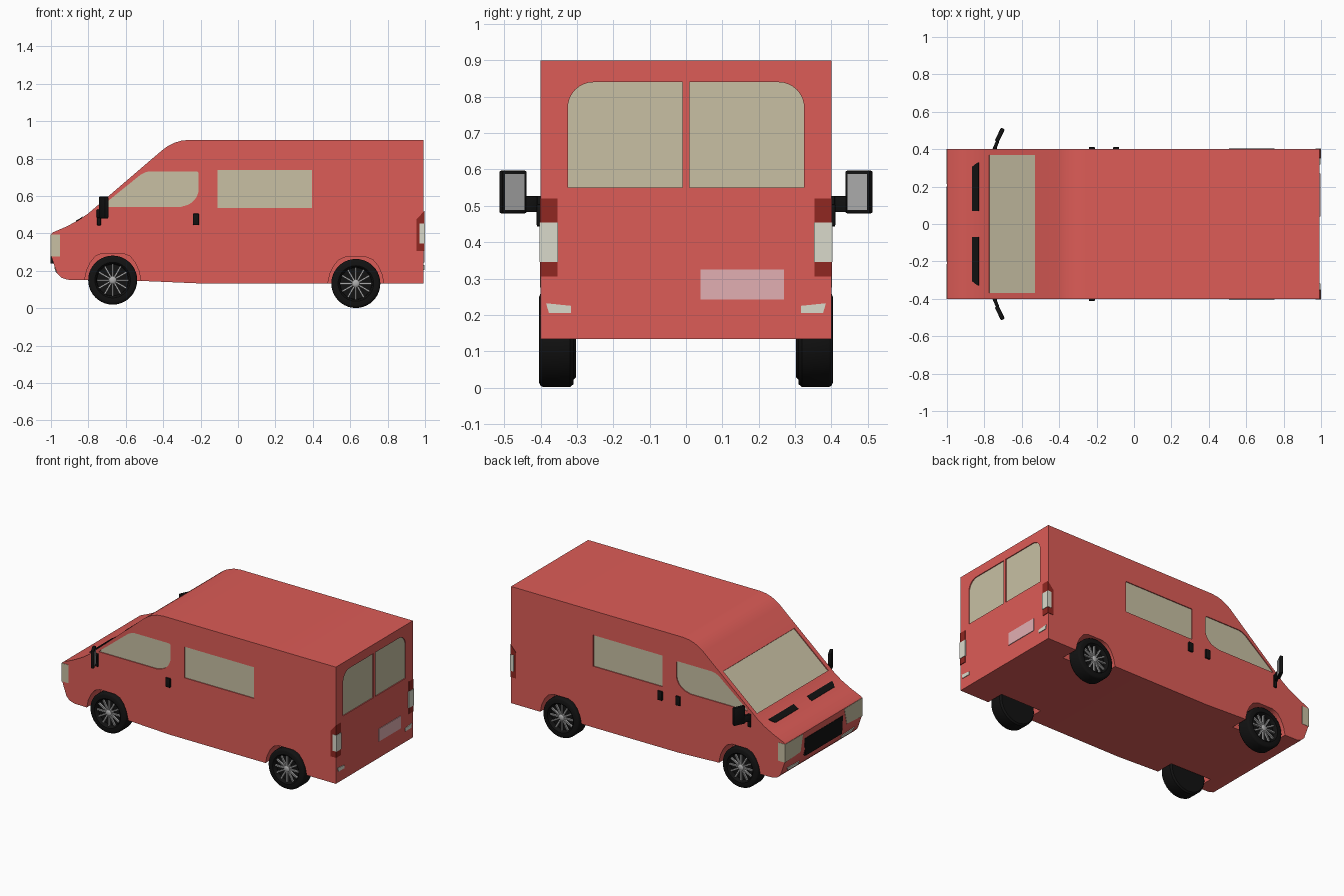
import bpy, bmesh
from math import sin, cos, pi, radians, hypot
from mathutils import Matrix, Vector

if "Cube" in bpy.data.objects:
    bpy.data.objects.remove(bpy.data.objects["Cube"])


def mat(name, r, g, b):
    m = bpy.data.materials.new(name)
    m.diffuse_color = (r, g, b, 1)
    m.use_nodes = True
    m.node_tree.nodes["Principled BSDF"].inputs["Base Color"].default_value = m.diffuse_color
    return m


RED = mat("red_paint", 0.72, 0.107, 0.095)
GLASS = mat("tan_glass", 0.58, 0.53, 0.37)
BLACK = mat("black", 0.006, 0.006, 0.006)
DARKRED = mat("dark_red", 0.28, 0.02, 0.015)
WHITE = mat("pale_lens", 0.70, 0.70, 0.60)
PLATE = mat("pale_pink", 0.76, 0.43, 0.45)
GREY = mat("grey_metal", 0.42, 0.42, 0.42)


def finish(bm, name, material, angle=30):
    bmesh.ops.recalc_face_normals(bm, faces=bm.faces)
    me = bpy.data.meshes.new(name)
    bm.to_mesh(me)
    bm.free()
    ob = bpy.data.objects.new(name, me)
    bpy.context.collection.objects.link(ob)
    me.materials.append(material)
    smooth(ob, angle)
    return ob


def smooth(ob, angle=30):
    bpy.ops.object.select_all(action='DESELECT')
    bpy.context.view_layer.objects.active = ob
    ob.select_set(True)
    bpy.ops.object.shade_smooth_by_angle(angle=radians(angle))


def prism(name, pts, place, d0, d1, material):
    """Extrude a 2D outline between depths d0 and d1 on a placed plane."""
    bm = bmesh.new()
    a = [bm.verts.new(place(u, v, d0)) for u, v in pts]
    b = [bm.verts.new(place(u, v, d1)) for u, v in pts]
    bm.faces.new(a)
    bm.faces.new(b)
    for i in range(len(pts)):
        j = (i + 1) % len(pts)
        bm.faces.new((a[i], a[j], b[j], b[i]))
    return finish(bm, name, material)


def box(name, loc, size, material, rot=0, bevel=0.0):
    bm = bmesh.new()
    bmesh.ops.create_cube(bm, size=1)
    bmesh.ops.scale(bm, vec=size, verts=bm.verts)
    if bevel:
        bmesh.ops.bevel(bm, geom=bm.edges[:], offset=bevel, segments=2, affect='EDGES', profile=0.5)
    bm.transform(Matrix.Translation(loc) @ Matrix.Rotation(rot, 4, 'Z'))
    return finish(bm, name, material)


def arc(cx, cy, r, a0, a1, n=8):
    return [(cx + r * cos(radians(a0 + (a1 - a0) * i / n)),
             cy + r * sin(radians(a0 + (a1 - a0) * i / n))) for i in range(n + 1)]


def rect(u0, u1, v0, v1):
    return [(u0, v0), (u1, v0), (u1, v1), (u0, v1)]


def flip(pts, s):
    return [(s * u, v) for u, v in pts]


# Placement planes: side, rear, and any sloping panel across the nose
def side(s):
    return lambda u, v, d: (u, s * (0.4 + d), v)


def rear(u, v, d):
    return (0.992 + d, u, v)


def slope(x0, z0, x1, z1):
    n = hypot(x1 - x0, z1 - z0)
    dx, dz = (x1 - x0) / n, (z1 - z0) / n
    # v is the x (or z if steep) fraction 0..1 along the segment
    return lambda u, v, d: (x0 + (x1 - x0) * v - dz * d, u, z0 + (z1 - z0) * v + dx * d)


# Body shell from the side profile
profile = [(0.992, 0.133), (-0.22, 0.133), (-0.5, 0.145), (-0.91, 0.152), (-0.945, 0.163),
           (-0.967, 0.185), (-0.985, 0.235), (-1.0, 0.28), (-1.0, 0.395), (-0.99, 0.405),
           (-0.92, 0.435), (-0.85, 0.472), (-0.80, 0.507), (-0.405, 0.845), (-0.375, 0.867),
           (-0.34, 0.884), (-0.305, 0.895), (-0.26, 0.9), (0.992, 0.9)]
body = prism("van_body", profile, lambda u, v, d: (u, d, v), -0.4, 0.4, RED)


def cut(pts, place, d0, d1):
    c = prism("cutter", pts, place, d0, d1, RED)
    c.hide_render = True
    m = body.modifiers.new("cut", 'BOOLEAN')
    m.operation, m.solver, m.object = 'DIFFERENCE', 'EXACT', c
    bpy.context.view_layer.objects.active = body
    bpy.ops.object.modifier_apply(modifier=m.name)
    bpy.data.objects.remove(c)


def window(name, pts, place):
    cut(pts, place, -0.01, 0.05)
    prism(name, pts, place, -0.012, -0.006, GLASS)


# Wheel arches
half = [(0.152, 0.05), (0.150, 0.15), (0.139, 0.20), (0.119, 0.243), (0.092, 0.276), (0.055, 0.291)]
arch = half + [(-u, v) for u, v in reversed(half)]
for s in (1, -1):
    for x, dz in ((-0.67, 0.002), (0.63, -0.018)):
        cut([(x + u, v + dz) for u, v in arch], side(s), -0.12, 0.05)

# Recessed windows
cab = [(-0.73, 0.54)] + [(-0.31, 0.54)] + arc(-0.305, 0.64, 0.095, -80, 0) + \
      arc(-0.225, 0.717, 0.015, 0, 90, 3) + [(-0.47, 0.732), (-0.495, 0.727), (-0.52, 0.714), (-0.72, 0.553)]
back = [(0.01, 0.55), (0.325, 0.55)] + arc(0.255, 0.77, 0.07, 0, 90) + [(0.01, 0.84)]
for s in (1, -1):
    window("cab_side_window", cab, side(s))
    window("rear_side_window", rect(-0.11, 0.395, 0.535, 0.74), side(s))
    window("back_door_window", flip(back, s), rear)
screen = slope(-0.80, 0.507, -0.405, 0.845)
window("windscreen", rect(-0.37, 0.37, 0.06, 0.685), screen)
smooth(body)

# Nose details: grille, bonnet vents, headlights, fog lights
nose = slope(-0.985, 0.235, -1.0, 0.28)
prism("grille", [(-0.19, 0.24), (0.19, 0.24), (0.2, 0.355), (-0.2, 0.355)],
      lambda u, v, d: (-1.0 + d, u, v), -0.002, 0.03, BLACK)
bonnet = slope(-0.92, 0.435, -0.85, 0.472)
upper = slope(-0.85, 0.472, -0.80, 0.507)
bumper = slope(-0.967, 0.185, -0.985, 0.235)
for s in (1, -1):
    prism("bonnet_vent", flip([(0.07, 0.79), (0.305, 0.79), (0.318, 1.0), (0.07, 1.0)], s), bonnet, -0.004, 0.004, BLACK)
    prism("bonnet_vent_upper", flip([(0.07, 0.0), (0.318, 0.0), (0.33, 0.4), (0.07, 0.4)], s), upper, -0.004, 0.004, BLACK)
    prism("headlight", flip([(0.24, 0.285), (0.402, 0.275), (0.402, 0.395), (0.215, 0.392)], s),
          lambda u, v, d: (-1.0 + d, u, v), -0.002, 0.048, GLASS)
    prism("fog_light", flip([(0.22, 0.1), (0.33, 0.1), (0.35, 0.65), (0.22, 0.5)], s), bumper, -0.003, 0.004, WHITE)

# Rear lamps and reflectors
for s in (1, -1):
    prism("tail_lamp", [(0.996, 0.305), (0.996, 0.52), (0.955, 0.475), (0.955, 0.305)], side(s), -0.046, 0.002, DARKRED)
    box("tail_lamp_lens", (0.985, s * 0.3775, 0.40), (0.028, 0.052, 0.108), WHITE)
    prism("reverse_lamp", flip([(0.317, 0.205), (0.377, 0.205), (0.385, 0.232), (0.317, 0.225)], s), rear, -0.004, 0.004, WHITE)
prism("rear_plate", rect(0.04, 0.27, 0.243, 0.325), rear, -0.003, 0.004, PLATE)

# Door handles: one on the near side, two on the far side
for x, s in ((-0.225, -1), (-0.225, 1), (-0.095, 1)):
    box("door_handle", (x, s * 0.404, 0.475), (0.032, 0.014, 0.06), BLACK, bevel=0.003)

# Door mirrors
for s in (1, -1):
    t = radians(26) * -s
    c = Vector((-0.718, s * 0.476, 0.538))
    box("mirror_housing", c, (0.022, 0.078, 0.118), BLACK, t, 0.006)
    box("mirror_glass", c + Vector((cos(t), sin(t), 0)) * 0.0105, (0.003, 0.06, 0.1), GREY, t)
    box("mirror_arm", (-0.738, s * 0.422, 0.505), (0.018, 0.05, 0.045), BLACK, t, 0.004)
    box("mirror_foot", (-0.743, s * 0.404, 0.485), (0.02, 0.012, 0.085), BLACK, 0, 0.003)


# Wheels: lathed tyre, dark dish, hub and twelve spokes
def lathe(name, prof, centre, s, material, seg=40):
    bm = bmesh.new()
    rings = [[bm.verts.new((centre[0] + r * cos(2 * pi * i / seg), centre[1] + s * y,
                            centre[2] + r * sin(2 * pi * i / seg))) for i in range(seg)] for r, y in prof]
    for a, b in zip(rings, rings[1:]):
        for i in range(seg):
            j = (i + 1) % seg
            bm.faces.new((a[i], a[j], b[j], b[i]))
    bm.faces.new(rings[0])
    bm.faces.new(rings[-1])
    return finish(bm, name, material, 40)


tyre = [(0.09, -0.095), (0.122, -0.095), (0.131, -0.085), (0.131, -0.012), (0.127, -0.004),
        (0.118, 0.0), (0.095, 0.0), (0.088, -0.006), (0.084, -0.028), (0.02, -0.028)]
for s in (1, -1):
    for x, z, y in ((-0.67, 0.15, 0.398), (0.63, 0.132, 0.404)):
        c = (x, s * y, z)
        lathe("tyre", tyre, c, s, BLACK)
        lathe("wheel_hub", [(0.022, -0.03), (0.022, -0.012), (0.016, -0.006), (0.006, -0.004)], c, s, GREY, 20)
        bm = bmesh.new()
        for k in range(12):
            v = bmesh.ops.create_cube(bm, size=1)["verts"]
            bmesh.ops.scale(bm, vec=(0.068, 0.012, 0.009), verts=v)
            bmesh.ops.translate(bm, vec=(0.051, -0.016 * s, 0), verts=v)
            bmesh.ops.rotate(bm, cent=(0, 0, 0), matrix=Matrix.Rotation(k * pi / 6, 3, 'Y'), verts=v)
        bm.transform(Matrix.Translation(c))
        finish(bm, "wheel_spokes", GREY)
